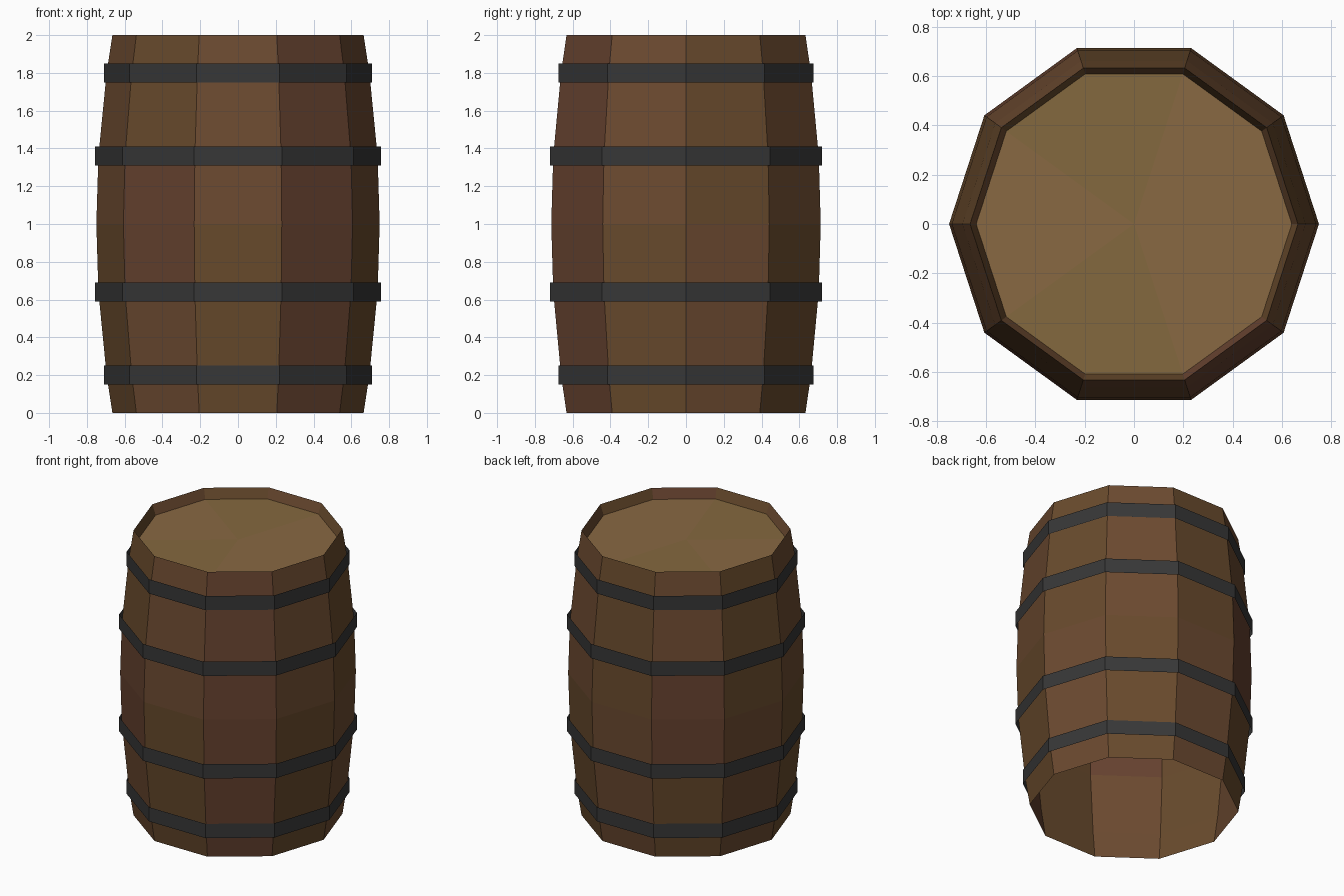
import bpy, bmesh, math

SIDES = 10
HEIGHT = 2.0
HEAD_Z, HEAD_R = 1.93, 0.64

default = bpy.data.objects.get("Cube")
if default:
    bpy.data.objects.remove(default, do_unlink=True)


def linear(c):
    c /= 255
    return c / 12.92 if c <= 0.04045 else ((c + 0.055) / 1.055) ** 2.4


def material(name, *rgb):
    colour = (*[linear(c) for c in rgb], 1)
    mat = bpy.data.materials.new(name)
    mat.use_nodes = True
    mat.diffuse_color = colour
    shader = mat.node_tree.nodes["Principled BSDF"]
    shader.inputs["Base Color"].default_value = colour
    shader.inputs["Roughness"].default_value = 0.8
    return mat


def lathe(name, profile, mats, pick=lambda row, side: 0):
    """Sweep (radius, z) points round the z axis; a zero radius makes a fan."""
    bm = bmesh.new()
    rings = []
    for r, z in profile:
        if r == 0:
            rings.append([bm.verts.new((0, 0, z))] * SIDES)
            continue
        angles = [math.tau * i / SIDES for i in range(SIDES)]
        rings.append([bm.verts.new((r * math.cos(a), r * math.sin(a), z)) for a in angles])
    for row, (low, high) in enumerate(zip(rings, rings[1:])):
        for i in range(SIDES):
            j = (i + 1) % SIDES
            corners = dict.fromkeys((low[i], low[j], high[j], high[i]))
            face = bm.faces.new(list(corners))
            face.material_index = pick(row, i)
    mesh = bpy.data.meshes.new(name)
    bm.to_mesh(mesh)
    bm.free()
    for mat in mats:
        mesh.materials.append(mat)
    obj = bpy.data.objects.new(name, mesh)
    bpy.context.collection.objects.link(obj)
    return obj


def bulge(z):
    return 0.75 - 0.085 * (z - 1) ** 2


woods = [material("wood_brown", 108, 74, 48),
         material("wood_olive", 104, 74, 44),
         material("wood_red", 102, 66, 47)]
head_woods = [material("head_tan", 136, 104, 66),
              material("head_ochre", 132, 104, 62)]
iron = material("hoop_iron", 55, 55, 55)


# Staves: open at the foot, folding in over the rim down to the head
def stave_tone(row, side):
    if side == 8 or (side in (3, 6) and row in (2, 3)):
        return 2
    return (side + row // 3) % 2


outer = [(bulge(z), z) for z in (0, 0.2, 0.64, 1, 1.36, 1.8, HEIGHT)]
lathe("staves", outer + [(HEAD_R, HEAD_Z)], woods, stave_tone)

# Recessed head as a fan of boards
lathe("barrel_head", [(HEAD_R, HEAD_Z), (0, HEAD_Z)], head_woods,
      lambda row, side: side // 2 % 2)

# Iron hoops, mirrored about mid height
for label, centre, radius in (("end", 0.2, 0.709), ("middle", 0.64, 0.757)):
    for place, z in (("lower", centre), ("upper", HEIGHT - centre)):
        lathe(f"{place}_{label}_hoop", [(radius, z - 0.05), (radius, z + 0.05)], [iron])
